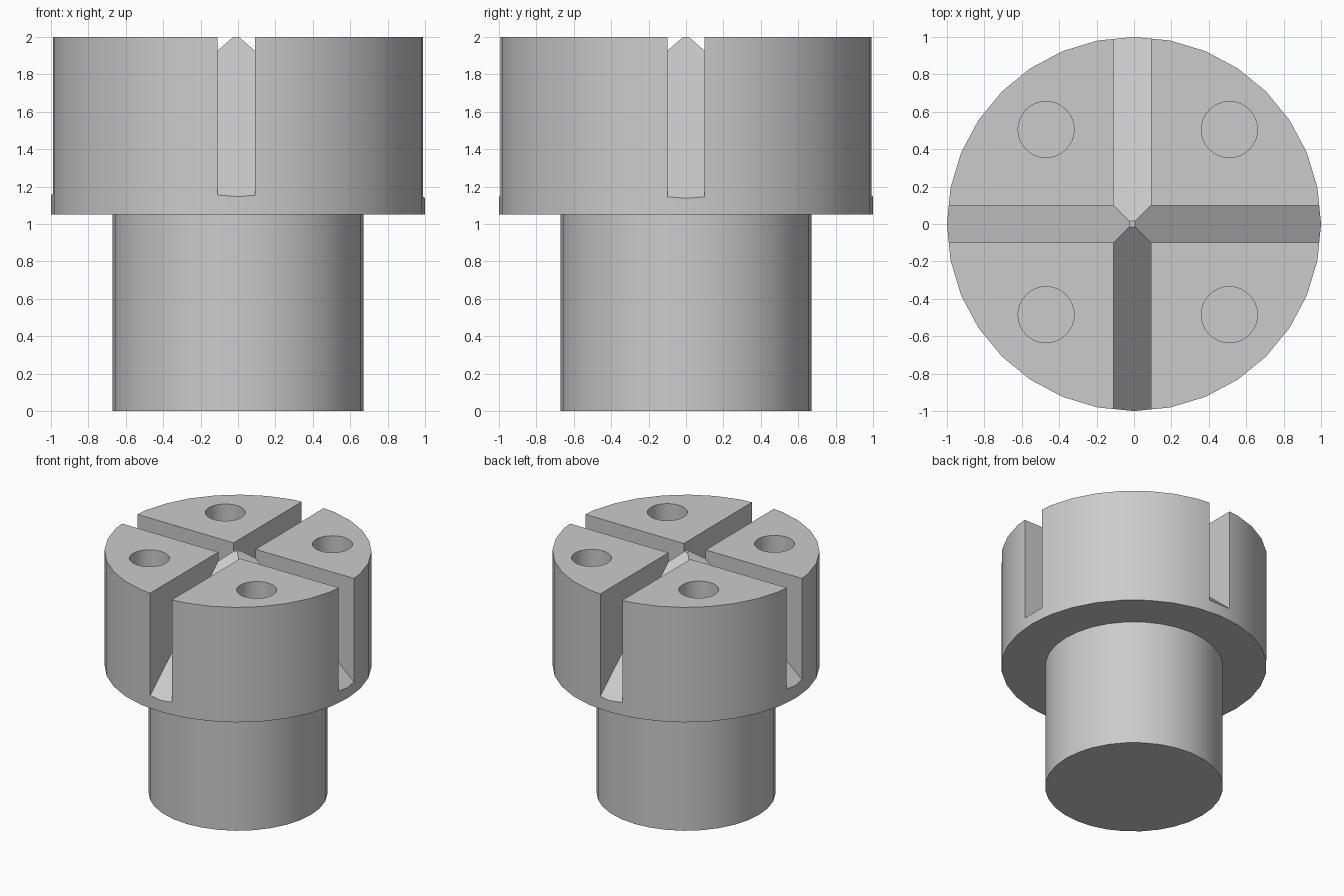
import bpy, bmesh, math

if "Cube" in bpy.data.objects:
    bpy.data.objects.remove(bpy.data.objects["Cube"])

SIDES = 32


def new_object(name, bm):
    bmesh.ops.recalc_face_normals(bm, faces=bm.faces)
    mesh = bpy.data.meshes.new(name)
    bm.to_mesh(mesh)
    bm.free()
    obj = bpy.data.objects.new(name, mesh)
    bpy.context.collection.objects.link(obj)
    return obj


def turned(name, profile, cx=0.0, cy=0.0):
    """Solid of revolution from (radius, z) points, capped at both ends."""
    bm = bmesh.new()
    rings = []
    for r, z in profile:
        rings.append([bm.verts.new((cx + r * math.cos(2 * math.pi * i / SIDES),
                                    cy + r * math.sin(2 * math.pi * i / SIDES), z))
                      for i in range(SIDES)])
    for a, b in zip(rings, rings[1:]):
        for i in range(SIDES):
            j = (i + 1) % SIDES
            bm.faces.new((a[i], a[j], b[j], b[i]))
    bm.faces.new(rings[0])
    bm.faces.new(rings[-1])
    return new_object(name, bm)


def slot_wedge(name, angle):
    """Wedge whose floor slopes from the centre tip down to the rim."""
    slope, start, end, half = 0.867, 0.015, 1.2, 0.1
    side = [(start, 2.0), (end, 2.0 - slope * (end - start)), (end, 2.2), (start, 2.2)]
    c, s = math.cos(angle), math.sin(angle)
    bm = bmesh.new()
    a, b = [[bm.verts.new((r * c - w * s - 0.01, r * s + w * c, z)) for r, z in side]
            for w in (-half, half)]
    bm.faces.new(a)
    bm.faces.new(b)
    for i in range(4):
        j = (i + 1) % 4
        bm.faces.new((a[i], a[j], b[j], b[i]))
    return new_object(name, bm)


# Stepped body: narrow shaft below, wide head above
body = turned("headed_shaft", [(0.67, 0), (0.67, 1.05), (1, 1.05), (1, 2)])

# Cutters: four sloping slots and four round holes
cutters = [slot_wedge(f"slot_cutter_{i}", i * math.pi / 2) for i in range(4)]
for x in (-0.47, 0.51):
    for y in (-0.485, 0.505):
        cutters.append(turned("hole_cutter", [(0.15, 1.6), (0.15, 2.2)], x, y))

for cutter in cutters:
    cutter.hide_render = True
    mod = body.modifiers.new("cut", 'BOOLEAN')
    mod.operation = 'DIFFERENCE'
    mod.solver = 'EXACT'
    mod.object = cutter

# Bake the cuts, then remove the cutters
bpy.context.view_layer.objects.active = body
body.select_set(True)
for mod in list(body.modifiers):
    bpy.ops.object.modifier_apply(modifier=mod.name)
for cutter in cutters:
    bpy.data.objects.remove(cutter, do_unlink=True)

bpy.ops.object.shade_smooth_by_angle(angle=math.radians(30))
